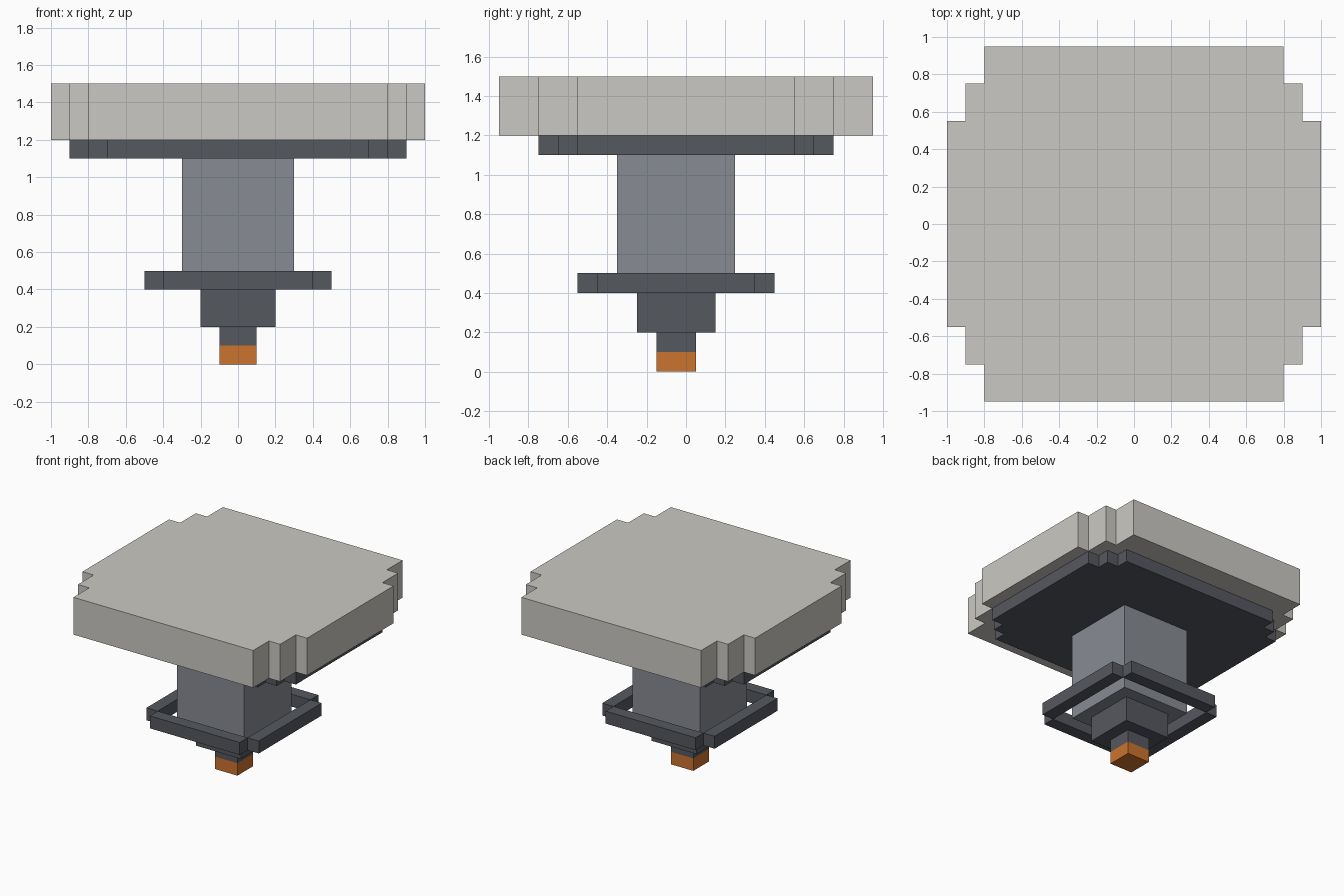
import bpy, bmesh

if "Cube" in bpy.data.objects:
    bpy.data.objects.remove(bpy.data.objects["Cube"])


def material(name, rgb):
    """Flat colour from sRGB 0-255 values, stored as linear."""
    m = bpy.data.materials.new(name)
    lin = [((c / 255 + 0.055) / 1.055) ** 2.4 for c in rgb]
    m.diffuse_color = (*lin, 1)
    m.use_nodes = True
    m.node_tree.nodes["Principled BSDF"].inputs["Base Color"].default_value = m.diffuse_color
    return m


STONE = material("pale stone grey", (203, 201, 195))
STEEL = material("mid steel grey", (135, 139, 146))
DARK = material("dark slate grey", (85, 88, 95))
ORANGE = material("burnt orange", (203, 115, 45))


def prism(name, outline, z0, z1, mat):
    """Extrude a flat outline from z0 up to z1."""
    bm = bmesh.new()
    base = bm.faces.new([bm.verts.new((x, y, z0)) for x, y in outline])
    top = bmesh.ops.extrude_face_region(bm, geom=[base], use_keep_orig=True)
    verts = [v for v in top["geom"] if isinstance(v, bmesh.types.BMVert)]
    bmesh.ops.translate(bm, vec=(0, 0, z1 - z0), verts=verts)
    bmesh.ops.recalc_face_normals(bm, faces=bm.faces)
    mesh = bpy.data.meshes.new(name)
    bm.to_mesh(mesh)
    bm.free()
    mesh.materials.append(mat)
    ob = bpy.data.objects.new(name, mesh)
    bpy.context.collection.objects.link(ob)
    return ob


def box(name, x0, x1, y0, y1, z0, z1, mat):
    return prism(name, [(x0, y0), (x1, y0), (x1, y1), (x0, y1)], z0, z1, mat)


def stepped(quarter):
    """Mirror one stepped corner into a full outline."""
    rev = quarter[::-1]
    return (quarter + [(-x, y) for x, y in rev]
            + [(-x, -y) for x, y in quarter] + [(x, -y) for x, y in rev])


# Wide top slab and the thin plate below it, both with stepped corners
prism("top_slab", stepped([(1, .55), (.9, .55), (.9, .75), (.8, .75), (.8, .95)]),
      1.2, 1.5, STONE)
prism("under_plate", stepped([(.9, .55), (.8, .55), (.8, .65), (.7, .65), (.7, .75)]),
      1.1, 1.2, DARK)

# Central parts, all square and centred on y = -0.05
CY = -0.05
for name, r, z0, z1, mat in (("column", .3, .4, 1.1, STEEL),
                             ("lower_block", .2, .2, .4, DARK),
                             ("nozzle", .1, .1, .2, DARK),
                             ("nozzle_tip", .1, 0, .1, ORANGE)):
    box(name, -r, r, CY - r, CY + r, z0, z1, mat)

# Open ring of four bars around the foot of the column
for s, side, end in ((-1, "left", "front"), (1, "right", "back")):
    a, b = sorted((s * .4, s * .5))
    box(f"ring_bar_{side}", a, b, CY - .4, CY + .4, .4, .5, DARK)
    box(f"ring_bar_{end}", -.4, .4, CY + a, CY + b, .4, .5, DARK)
